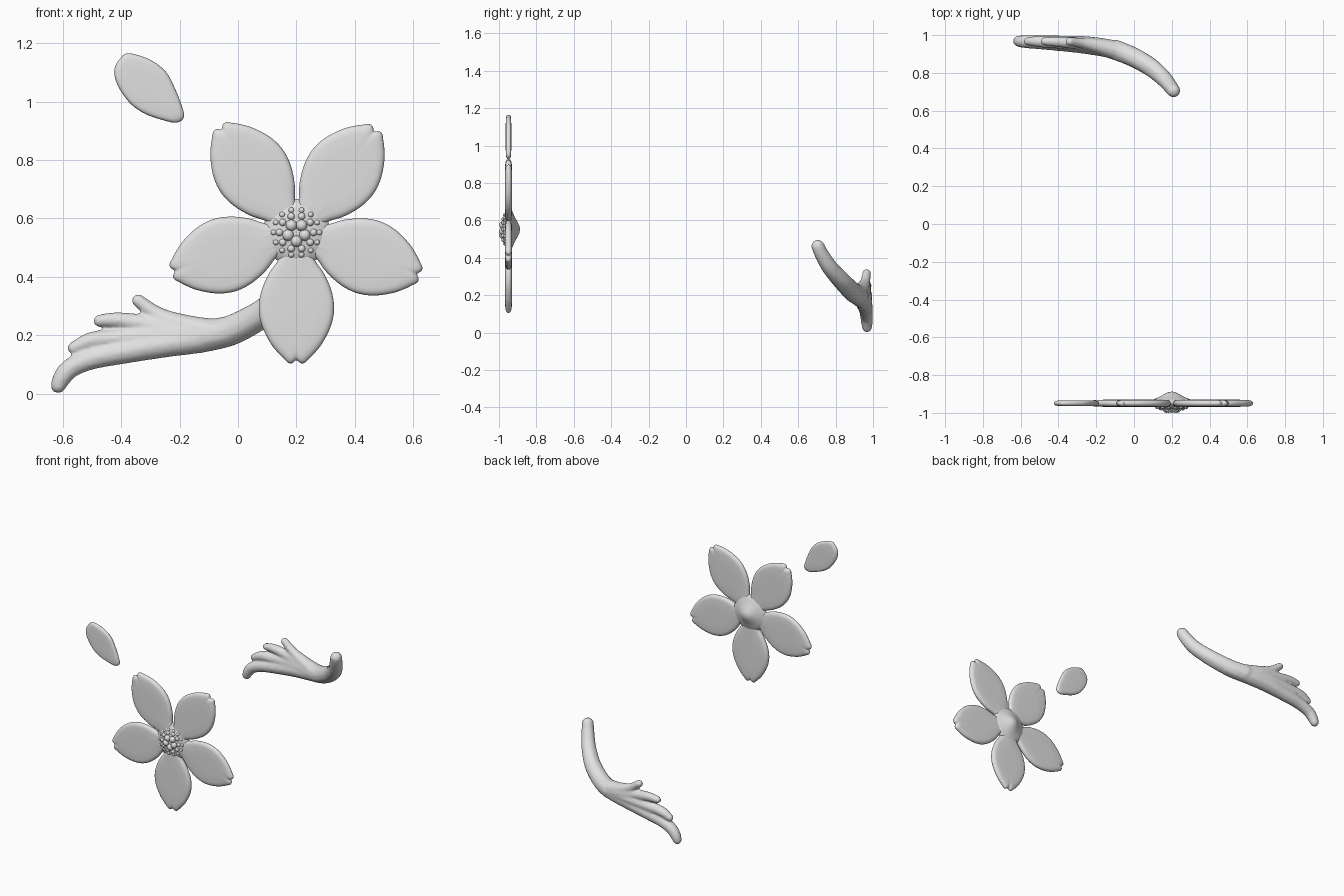
import bpy, bmesh, math
from mathutils import Vector, Matrix

if "Cube" in bpy.data.objects:
    bpy.data.objects.remove(bpy.data.objects["Cube"])

mat = bpy.data.materials.new("light_grey")
mat.diffuse_color = (0.75, 0.75, 0.75, 1)
mat.use_nodes = True
mat.node_tree.nodes["Principled BSDF"].inputs["Base Color"].default_value = mat.diffuse_color
CX, CY, CZ = 0.20, -0.949, 0.552      # flower centre


def spline(pts, n, closed=False):
    """Catmull-Rom samples through points of any dimension."""
    pts = [Vector(p) for p in pts]
    m, out = len(pts), []
    for i in range(m if closed else m - 1):
        g = (lambda k: pts[k % m]) if closed else (lambda k: pts[max(0, min(m - 1, k))])
        a, b, c, d = g(i - 1), g(i), g(i + 1), g(i + 2)
        for j in range(n):
            t = j / n
            out.append(0.5 * (2 * b + (c - a) * t + (2 * a - 5 * b + 4 * c - d) * t * t
                              + (3 * b - a - 3 * c + d) * t ** 3))
    if not closed:
        out.append(pts[-1])
    return out


def finish(name, bm):
    bmesh.ops.recalc_face_normals(bm, faces=bm.faces)
    for f in bm.faces:
        f.smooth = True
    me = bpy.data.meshes.new(name)
    bm.to_mesh(me)
    bm.free()
    me.materials.append(mat)
    ob = bpy.data.objects.new(name, me)
    bpy.context.collection.objects.link(ob)
    return ob


def loft(bm, rings, start, end):
    """Bridge closed rings and close both ends on a point."""
    vs = [[bm.verts.new(p) for p in r] for r in rings]
    n = len(vs[0])
    for a, b in zip(vs, vs[1:]):
        for i in range(n):
            bm.faces.new((a[i], a[(i + 1) % n], b[(i + 1) % n], b[i]))
    for ring, tip in ((vs[0], start), (vs[-1], end)):
        v = bm.verts.new(tip)
        for i in range(n):
            bm.faces.new((ring[i], ring[(i + 1) % n], v))


def pillow(name, outline, centre, thick, y):
    """Flat petal with rounded rim from an x-z outline."""
    half = [(0.5, 1), (0.8, 0.95), (0.89, 0.86), (0.95, 0.68), (0.985, 0.4)]
    layers = [(s, -h) for s, h in half] + [(1, 0)] + [(s, h) for s, h in reversed(half)]
    c = Vector(centre)
    rings = []
    for s, h in layers:
        q = [c + (p - c) * s for p in outline]
        rings.append([(p.x, y + h * thick, p.y) for p in q])
    bm = bmesh.new()
    loft(bm, rings, (c.x, y - thick, c.y), (c.x, y + thick, c.y))
    return finish(name, bm)


# Five flower petals: (distance from centre, half width)
side = [(0.0, 0.03), (0.05, 0.04), (0.10, 0.066), (0.14, 0.094), (0.20, 0.12), (0.26, 0.129),
        (0.32, 0.118), (0.38, 0.088), (0.415, 0.06), (0.432, 0.043), (0.446, 0.028), (0.447, 0.014)]
petal = side + [(0.437, 0)] + [(u, -v) for u, v in reversed(side)]
for k, deg in enumerate((52.5, 126, 197.5, 270, 341)):
    rot = Matrix.Rotation(math.radians(deg), 2)
    o = [rot @ p + Vector((CX, CZ)) for p in spline(petal, 4, True)]
    c = rot @ Vector((0.25, 0)) + Vector((CX, CZ))
    pillow("flower_petal_%d" % (k + 1), o, c, 0.019, CY)

# Loose falling petal
loose = [(-.372, 1.165), (-.303, 1.144), (-.248, 1.103), (-.214, 1.041), (-.187, .968), (-.188, .94),
         (-.212, .928), (-.252, .935), (-.32, .959), (-.372, .997), (-.413, 1.058), (-.423, 1.11),
         (-.401, 1.15)]
pillow("loose_petal", spline(loose, 5, True), (-.31, 1.05), 0.015, CY)

# Flower hub: low dome in front, cone behind
prof = spline([(.02, -.891), (.04, -.901), (.07, -.917), (.105, -.933), (.115, -.949),
               (.09, -.967), (.06, -.976), (.03, -.981)], 3)
bm = bmesh.new()
loft(bm, [[(CX + p.x * math.cos(a * math.tau / 40), p.y, CZ + p.x * math.sin(a * math.tau / 40))
           for a in range(40)] for p in prof], (CX, -.887, CZ), (CX, -.982, CZ))
finish("flower_hub", bm)

# Stamen beads in rings: count, ring radius, bead radius, y
bm = bmesh.new()
for n, R, r, y in ((5, .030, .020, -.980), (10, .058, .013, -.974), (14, .078, .010, -.969)):
    for i in range(n):
        a = math.tau * (i + .5) / n + math.pi / 2
        bmesh.ops.create_icosphere(bm, subdivisions=2, radius=r, matrix=Matrix.Translation(
            (CX + R * math.cos(a), y, CZ + R * math.sin(a))))
finish("flower_stamens", bm)

# Curled frond: stem and four lobes (x, y, z, radius), fused by remeshing
lobes = [
    [(.21, .705, .462, .036), (.195, .725, .42, .039), (.16, .768, .35, .044), (.10, .822, .288, .049),
     (.04, .86, .248, .052), (-.03, .895, .215, .054), (-.10, .922, .2, .056)],
    [(-.03, .895, .213, .052), (-.12, .925, .19, .05), (-.25, .945, .17, .047), (-.4, .957, .142, .042),
     (-.5, .962, .12, .038), (-.57, .965, .09, .035), (-.602, .967, .055, .032), (-.615, .968, .028, .027)],
    [(-.10, .922, .2, .052), (-.25, .95, .2, .045), (-.4, .962, .19, .035), (-.5, .966, .182, .031),
     (-.562, .967, .157, .022)],
    [(-.10, .922, .205, .05), (-.2, .945, .217, .044), (-.3, .957, .236, .034), (-.41, .965, .252, .028),
     (-.474, .967, .25, .022)],
    [(-.08, .915, .205, .052), (-.18, .94, .23, .042), (-.27, .957, .268, .029), (-.342, .966, .319, .023)],
]
bm = bmesh.new()
for path in lobes:
    for p in spline(path, 14):
        bmesh.ops.create_icosphere(bm, subdivisions=2, radius=p[3], matrix=Matrix.Translation(p[:3]))
frond = finish("curled_frond", bm)
m = frond.modifiers.new("fuse", 'REMESH')
m.mode, m.voxel_size, m.use_smooth_shade = 'VOXEL', 0.007, True
m = frond.modifiers.new("soften", 'SMOOTH')
m.factor, m.iterations = 0.5, 6
